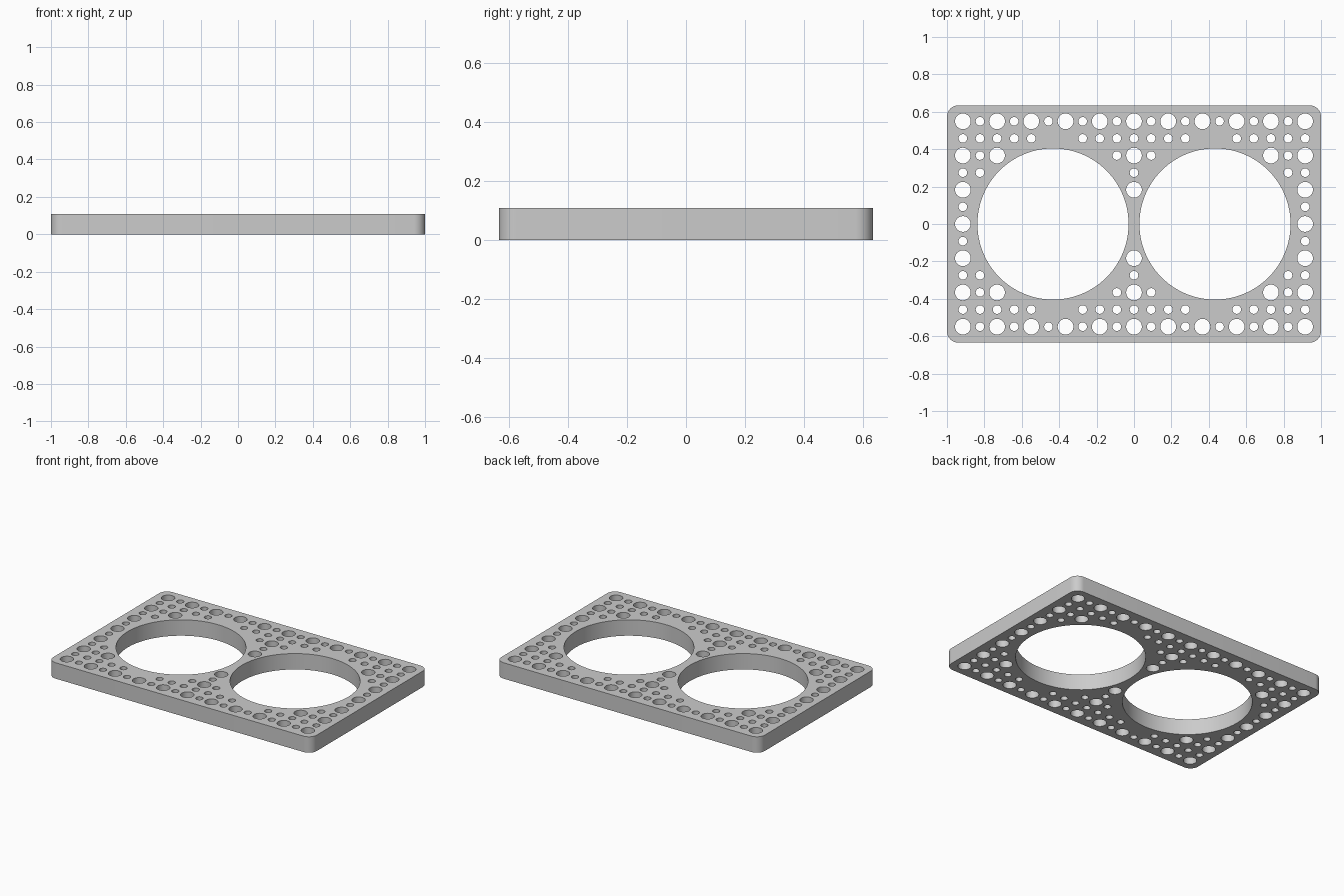
import bpy, math, bmesh
from math import cos, sin, pi, hypot

cube = bpy.data.objects.get("Cube")
if cube:
    bpy.data.objects.remove(cube, do_unlink=True)

HALF_X, HALF_Y, HEIGHT, CORNER = 1.0, 0.634, 0.109, 0.06
PITCH = 0.0915
BIG_R, SMALL_R = 0.042, 0.023
BORE_X, BORE_R, CLEAR = 0.433, 0.404, 0.467

grey = bpy.data.materials.new("plain grey")
grey.use_nodes = True
colour = (0.6, 0.6, 0.6, 1)
grey.diffuse_color = colour
grey.node_tree.nodes["Principled BSDF"].inputs["Base Color"].default_value = colour

outline = bpy.data.curves.new("perforated_plate", 'CURVE')
outline.dimensions = '2D'
outline.fill_mode = 'BOTH'
outline.extrude = HEIGHT / 2


def loop(points):
    """Add one closed loop to the plate profile."""
    spline = outline.splines.new('POLY')
    spline.points.add(len(points) - 1)
    for p, (x, y) in zip(spline.points, points):
        p.co = (x, y, 0, 1)
    spline.use_cyclic_u = True


def circle(cx, cy, r, n):
    loop([(cx + r * cos(2 * pi * k / n), cy + r * sin(2 * pi * k / n)) for k in range(n)])


# Rounded rectangular outline
steps = 10
corners = [(1, 1), (-1, 1), (-1, -1), (1, -1)]
loop([(sx * (HALF_X - CORNER) + CORNER * cos(pi / 2 * (q + k / steps)),
       sy * (HALF_Y - CORNER) + CORNER * sin(pi / 2 * (q + k / steps)))
      for q, (sx, sy) in enumerate(corners) for k in range(steps + 1)])

# Two large bores
for side in (-1, 1):
    circle(side * BORE_X, 0, BORE_R, 96)

# Grid of holes wherever the bores leave room, larger on every second point
for i in range(-10, 11):
    for j in range(-6, 7):
        x, y = i * PITCH, j * PITCH
        if hypot(abs(x) - BORE_X, y) > CLEAR:
            big = i % 2 == 0 and j % 2 == 0
            circle(x, y, BIG_R if big else SMALL_R, 32 if big else 24)

# Turn the profile into a welded solid standing on the floor
plate = bpy.data.objects.new("perforated_plate", outline)
bpy.context.collection.objects.link(plate)
plate.location.z = HEIGHT / 2
for o in bpy.context.selected_objects:
    o.select_set(False)
plate.select_set(True)
bpy.context.view_layer.objects.active = plate
bpy.ops.object.convert(target='MESH')
plate = bpy.context.object
plate.name = "perforated_plate"

bm = bmesh.new()
bm.from_mesh(plate.data)
bmesh.ops.remove_doubles(bm, verts=bm.verts, dist=0.0001)
bmesh.ops.recalc_face_normals(bm, faces=bm.faces)
bm.to_mesh(plate.data)
bm.free()

plate.data.materials.clear()
plate.data.materials.append(grey)
bpy.ops.object.shade_smooth_by_angle(angle=math.radians(30))
